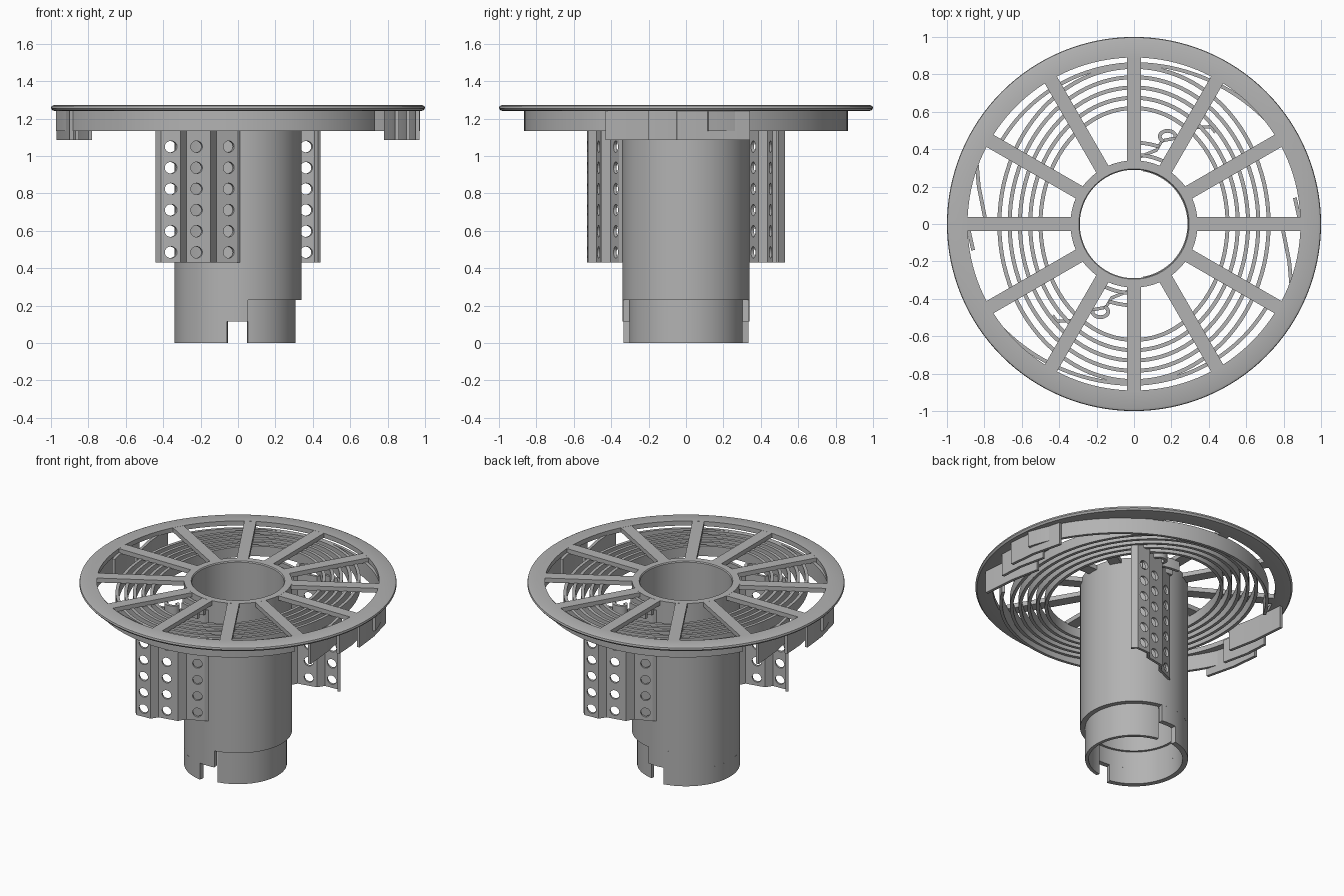
import bpy, bmesh
from math import sin, cos, pi, radians
from mathutils import Vector, Matrix

if "Cube" in bpy.data.objects:
    bpy.data.objects.remove(bpy.data.objects["Cube"], do_unlink=True)

GREY = (0.45, 0.45, 0.45, 1)
mat = bpy.data.materials.new("plain grey")
mat.use_nodes = True
mat.diffuse_color = GREY
mat.node_tree.nodes["Principled BSDF"].inputs["Base Color"].default_value = GREY

FIN_LOW, FIN_TOP = 1.175, 1.245


def finish(bm, name, smooth=True):
    bmesh.ops.recalc_face_normals(bm, faces=bm.faces)
    me = bpy.data.meshes.new(name)
    bm.to_mesh(me)
    bm.free()
    me.materials.append(mat)
    ob = bpy.data.objects.new(name, me)
    bpy.context.collection.objects.link(ob)
    if smooth:
        bpy.ops.object.select_all(action='DESELECT')
        ob.select_set(True)
        bpy.context.view_layer.objects.active = ob
        bpy.ops.object.shade_smooth_by_angle(angle=radians(35))
    return ob


def strip(bm, pts, thick, z0, z1, closed=False):
    """Upright wall of constant thickness along a plan path."""
    pts = [Vector(p) for p in pts]
    n = len(pts)
    rows = []
    for i, p in enumerate(pts):
        a = pts[i - 1] if closed or i else p
        b = pts[(i + 1) % n] if closed or i < n - 1 else p
        d = (b - a).normalized()
        off = Vector((-d.y, d.x)) * thick / 2
        rows.append([bm.verts.new((*q, z)) for q, z in
                     ((p + off, z0), (p + off, z1), (p - off, z1), (p - off, z0))])
    for i in range(n if closed else n - 1):
        r, s = rows[i], rows[(i + 1) % n]
        for k in range(4):
            m = (k + 1) % 4
            bm.faces.new((r[k], r[m], s[m], s[k]))
    if not closed:
        bm.faces.new(rows[0])
        bm.faces.new(rows[-1])


def arc(rx, ry, a0, a1, n=48):
    return [(rx * cos(t), ry * sin(t)) for t in
            (radians(a0 + (a1 - a0) * i / n) for i in range(n + 1))]


def lathe(name, profile, n=128):
    bm = bmesh.new()
    rings = [[bm.verts.new((r * cos(2 * pi * i / n), r * sin(2 * pi * i / n), z))
              for i in range(n)] for r, z in profile]
    for k in range(len(rings)):
        a, b = rings[k], rings[(k + 1) % len(rings)]
        for i in range(n):
            j = (i + 1) % n
            bm.faces.new((a[i], a[j], b[j], b[i]))
    return finish(bm, name)


def turned(pts, side):
    return [(side * x, side * y) for x, y in pts]


# Top disc rim with a rounded lip, and the main tube
lathe("rim", [(0.89, 1.24), (0.97, 1.24), (0.99, 1.243), (1.0, 1.255),
              (0.997, 1.267), (0.985, 1.272), (0.89, 1.272)])
lathe("tube", [(0.29, 0.23), (0.34, 0.23), (0.34, 1.272), (0.295, 1.272), (0.29, 1.265)])

# Radial spokes, flush with the rim
bm = bmesh.new()
for i in range(12):
    m = (Matrix.Rotation(i * pi / 6, 4, 'Z') @ Matrix.Translation((0.61, 0, 1.256))
         @ Matrix.Diagonal((0.57, 0.075, 0.031, 1)))
    bmesh.ops.create_cube(bm, size=1, matrix=m)
finish(bm, "spokes", False)

# Stepped lower end: slim half, full half and the two slots between them
bm = bmesh.new()
strip(bm, arc(0.297, 0.297, -80, 80), 0.022, 0, 0.24)
finish(bm, "slim_lower_half")
bm = bmesh.new()
strip(bm, arc(0.323, 0.323, 81, 279), 0.034, 0.115, 0.235)
strip(bm, arc(0.323, 0.323, 100, 260), 0.034, 0, 0.115)
finish(bm, "full_lower_half")

# Oval grille rings under the spokes
bm = bmesh.new()
for i in range(5):
    strip(bm, arc(0.50 + 0.055 * i, 0.62 + 0.055 * i, 0, 360, 96)[:-1],
          0.021, FIN_LOW, FIN_TOP, True)
finish(bm, "grille_rings")

for side, word in ((1, "front"), (-1, "back")):
    # Outer spiral wall
    pts = []
    for i in range(61):
        u = i / 60
        t = radians(187 + 143 * u)
        r = 0.855 + (0.115 * (1 - u / 0.58) ** 2 if u < 0.58 else -0.02 * (u - 0.58) / 0.42)
        pts.append((r * cos(t), r * sin(t)))
    bm = bmesh.new()
    strip(bm, turned(pts, side), 0.02, 1.135, FIN_TOP)
    finish(bm, word + "_outer_wall")

    # Staggered lugs at the side
    bm = bmesh.new()
    for path in ([(0.79, 0.0), (0.83, -0.2), (0.85, -0.43)],
                 [(0.86, 0.14), (0.90, -0.04), (0.91, -0.2)],
                 [(0.89, 0.34), (0.94, 0.14), (0.96, -0.05)]):
        strip(bm, turned(path, side), 0.02, 1.085, FIN_TOP)
    finish(bm, word + "_lugs")

    # Small inner hook with its loop
    bm = bmesh.new()
    for path in (arc(0.37, 0.37, 58, 90, 16), arc(0.435, 0.435, 72, 90, 12),
                 [(0.18 + x, 0.468 + y) for x, y in arc(0.042, 0.03, -10, 240, 20)]):
        strip(bm, turned(path, -side), 0.02, FIN_LOW, FIN_TOP)
    finish(bm, word + "_hook")

    # Corrugated wing with three columns of holes
    path = [(-0.435, -0.49), (-0.41, -0.52), (-0.31, -0.515), (-0.28, -0.47),
            (-0.15, -0.445), (-0.12, -0.395), (-0.01, -0.35), (0.012, -0.325)]
    bm = bmesh.new()
    strip(bm, turned(path, side), 0.018, 0.43, 1.2)
    wing = finish(bm, word + "_wing", False)

    bm = bmesh.new()
    facing = Vector((0.4, -0.92, 0)).to_track_quat('Z', 'Y').to_matrix().to_4x4()
    for x, y in ((-0.362, -0.518), (-0.225, -0.459), (-0.053, -0.367)):
        for row in range(6):
            m = Matrix.Translation((side * x, side * y, 0.485 + 0.113 * row)) @ facing
            bmesh.ops.create_cone(bm, cap_ends=True, segments=20, radius1=0.031,
                                  radius2=0.031, depth=0.09, matrix=m)
    cutter = finish(bm, word + "_hole_cutter", False)
    cutter.hide_render = True
    mod = wing.modifiers.new("holes", 'BOOLEAN')
    mod.operation = 'DIFFERENCE'
    mod.solver = 'EXACT'
    mod.object = cutter
    # Apply the cut and drop the helper
    deps = bpy.context.evaluated_depsgraph_get()
    cut = bpy.data.meshes.new_from_object(wing.evaluated_get(deps))
    wing.modifiers.clear()
    wing.data = cut
    bpy.data.objects.remove(cutter, do_unlink=True)
